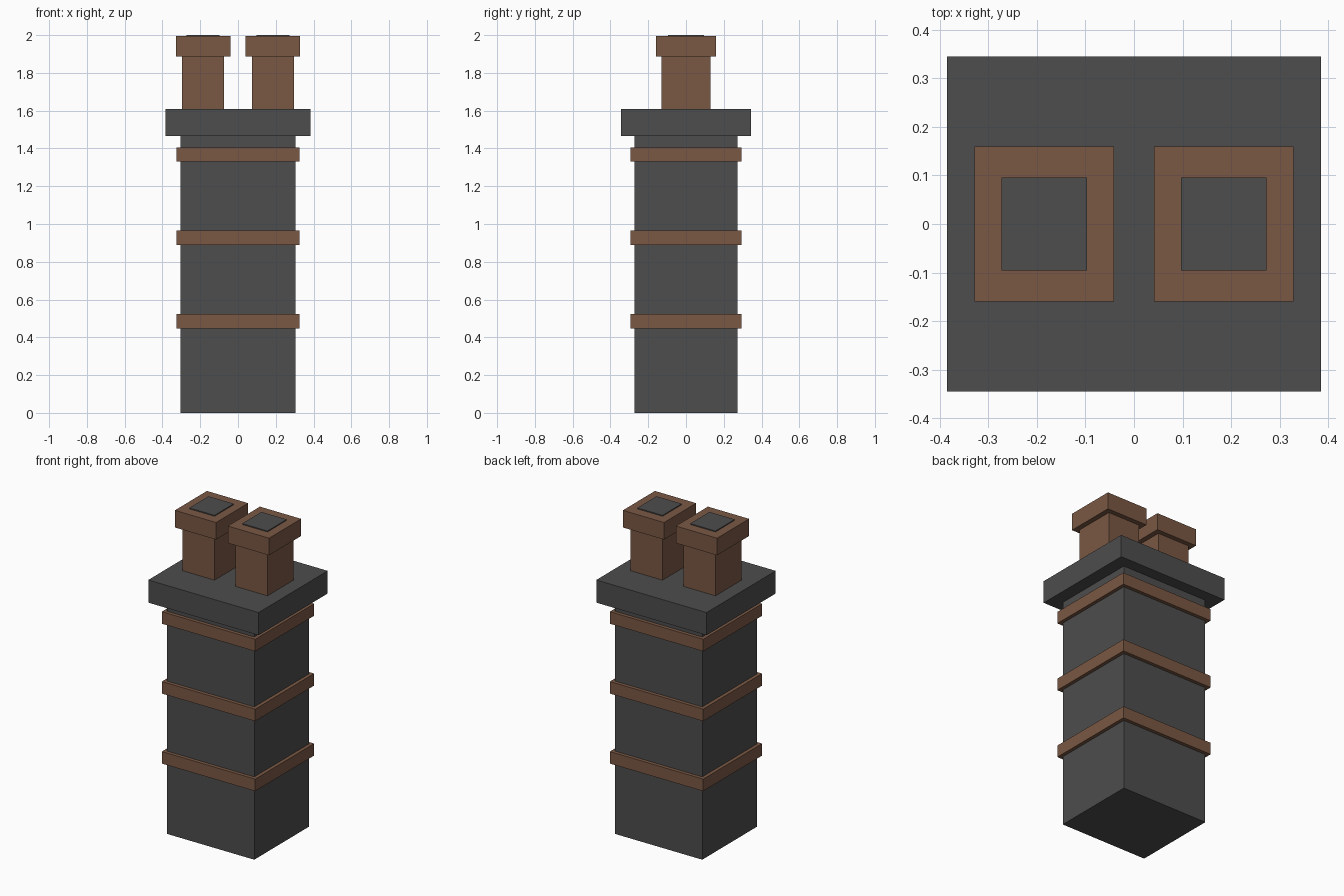
import bpy
import bmesh
from mathutils import Matrix

if "Cube" in bpy.data.objects:
    bpy.data.objects.remove(bpy.data.objects["Cube"])


def material(name, rgb):
    m = bpy.data.materials.new(name)
    m.diffuse_color = (*rgb, 1)
    m.use_nodes = True
    m.node_tree.nodes["Principled BSDF"].inputs["Base Color"].default_value = m.diffuse_color
    return m


STONE = material("dark_grey_stone", (0.075, 0.075, 0.075))
CLAY = material("brown_clay", (0.195, 0.098, 0.058))


def block(name, mat, hx, hy, z0, z1, cx=0.0):
    """Box with half sizes hx, hy between heights z0 and z1."""
    bm = bmesh.new()
    bmesh.ops.create_cube(bm, size=1, matrix=Matrix.Translation((cx, 0, (z0 + z1) / 2))
                          @ Matrix.Diagonal((2 * hx, 2 * hy, z1 - z0, 1)))
    mesh = bpy.data.meshes.new(name)
    bm.to_mesh(mesh)
    bm.free()
    mesh.materials.append(mat)
    obj = bpy.data.objects.new(name, mesh)
    bpy.context.collection.objects.link(obj)
    return obj


# Main stack and overhanging cap slab
block("stack", STONE, 0.304, 0.272, 0, 1.467)
block("cap_slab", STONE, 0.385, 0.345, 1.467, 1.61)

# Three decorative bands round the stack
for i, z in enumerate((0.485, 0.927, 1.368)):
    block(f"band_{i + 1}", CLAY, 0.326, 0.294, z - 0.038, z + 0.038)

# Two chimney pots: neck, rim and dark flue top
for side, x in (("left", -0.185), ("right", 0.185)):
    block(f"{side}_pot_neck", CLAY, 0.112, 0.13, 1.61, 1.886, x)
    block(f"{side}_pot_rim", CLAY, 0.144, 0.16, 1.886, 1.994, x)
    block(f"{side}_flue", STONE, 0.088, 0.096, 1.97, 2.0, x)
